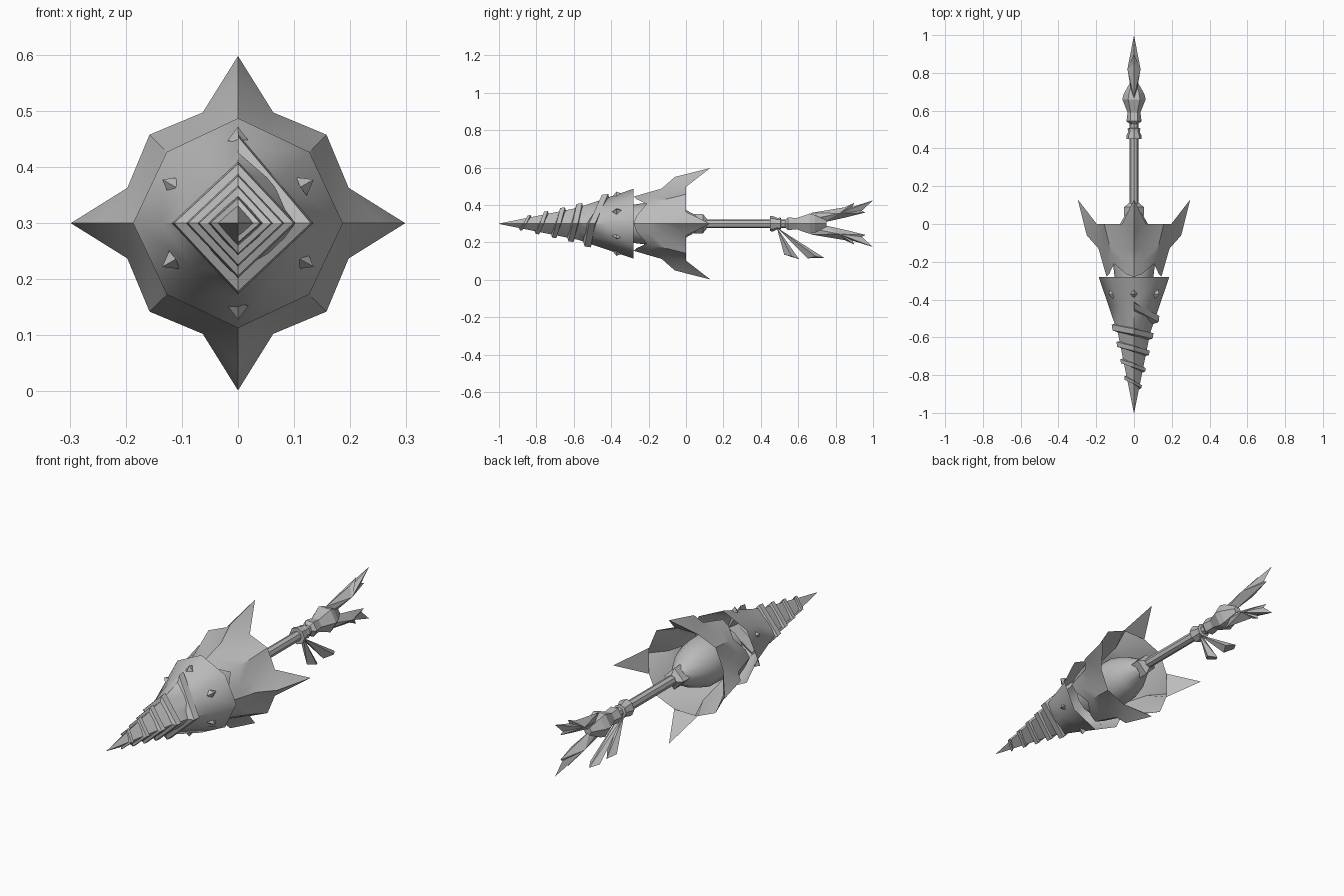
import bpy, bmesh
from math import sin, cos, radians, tau

cube = bpy.data.objects.get("Cube")
if cube:
    bpy.data.objects.remove(cube, do_unlink=True)

grey = bpy.data.materials.new("plain_grey")
grey.use_nodes = True
grey.diffuse_color = (0.5, 0.5, 0.5, 1)
grey.node_tree.nodes["Principled BSDF"].inputs["Base Color"].default_value = (0.5, 0.5, 0.5, 1)
AXIS = 0.3


def at(angle, r, y):
    """Point around the long axis; the angle starts at the top and turns to +x."""
    return (r * sin(angle), y, AXIS + r * cos(angle))


def build(name, verts, faces, smooth=None):
    mesh = bpy.data.meshes.new(name)
    mesh.from_pydata(verts, [], faces)
    bm = bmesh.new()
    bm.from_mesh(mesh)
    bmesh.ops.remove_doubles(bm, verts=bm.verts, dist=0.0005)
    bmesh.ops.recalc_face_normals(bm, faces=bm.faces)
    bm.to_mesh(mesh)
    bm.free()
    obj = bpy.data.objects.new(name, mesh)
    bpy.context.collection.objects.link(obj)
    mesh.materials.append(grey)
    if smooth:
        bpy.ops.object.select_all(action="DESELECT")
        obj.select_set(True)
        bpy.context.view_layer.objects.active = obj
        bpy.ops.object.shade_smooth_by_angle(angle=radians(smooth))
    return obj


def loft(name, rings, smooth=None, open_end=False):
    """Skin a list of equal rings and cap the ends."""
    n = len(rings[0])
    verts = [p for ring in rings for p in ring]
    faces = [(i * n + j, i * n + (j + 1) % n, (i + 1) * n + (j + 1) % n, (i + 1) * n + j)
             for i in range(len(rings) - 1) for j in range(n)]
    faces.append(tuple(range(n)))
    if not open_end:
        faces.append(tuple(range(len(verts) - n, len(verts))))
    return build(name, verts, faces, smooth)


def lathe(name, profile, sides=8, turn=0.0, smooth=40):
    return loft(name, [[at(tau * (j + turn) / sides, r, y) for j in range(sides)]
                       for y, r in profile], smooth=smooth)


# Hollow drill: octagonal at the rear, becoming a square point at the front
drill_profile = [(-1, 0.001, 0.71), (-0.85, 0.031, 0.71), (-0.58, 0.085, 0.72),
                 (-0.43, 0.136, 0.82), (-0.28, 0.187, 0.96)]
loft("drill", [[at(tau * j / 8, r * (k if j % 2 else 1), y) for j in range(8)]
               for y, r, k in drill_profile], smooth=60, open_end=True)


def core_radius(y):
    for (y0, r0, _), (y1, r1, _) in zip(drill_profile, drill_profile[1:]):
        if y <= y1:
            return r0 + (r1 - r0) * (y - y0) / (y1 - y0)
    return r1


# Square screw thread wound around the drill
thread = []
for i in range(19):
    y = -0.43 if i == 0 else -0.5 - 0.0225 * (i - 1)
    r = core_radius(y)
    size = 0.4 + 0.6 * (1 - i / 18)
    lift = 0.018 * size + 0.005
    a = tau * i / 4
    thread.append([at(a, r - 0.014, y - 0.032 * size), at(a, r + lift * 0.8, y - 0.02 * size),
                   at(a, r + lift, y + 0.014 * size), at(a, r - 0.004, y + 0.022 * size)])
loft("drill_thread", thread)

# Six studs near the rear of the drill
for i in range(6):
    a = tau * i / 6
    base = 0.156 if i % 3 == 0 else 0.14
    side = 0.02 / base
    verts = [at(a, base - 0.012, -0.395), at(a + side, base - 0.008, -0.37),
             at(a, base + 0.006, -0.345), at(a - side, base - 0.008, -0.37),
             at(a, base + 0.016, -0.372)]
    build("drill_stud", verts, [(0, 1, 4), (1, 2, 4), (2, 3, 4), (3, 0, 4)])

# Flared guard with four swept spikes
verts, faces = [], []
ridge = [(-0.28, 0.145), (-0.2, 0.168), (-0.13, 0.188), (-0.06, 0.25), (0.13, 0.298)]
shoulder = [(-0.265, 0.138), (-0.2, 0.154), (-0.13, 0.17), (0, 0.207)]
corner = [(-0.21, 0.15), (-0.16, 0.168), (-0.1, 0.188), (0, 0.223)]
for i in range(4):
    middle = tau * i / 4
    tips = []
    for s in (-1, 1):
        b = len(verts)
        verts += [at(middle, r, y) for y, r in ridge]
        verts += [at(middle + s * radians(17.7), r, y) for y, r in shoulder]
        verts += [at(middle + s * radians(45), r, y) for y, r in corner]
        faces += [(b + k, b + k + 1, b + k + 6, b + k + 5) for k in range(3)]
        faces += [(b + k, b + k + 1, b + k + 5, b + k + 4) for k in range(5, 8)]
        faces.append((b + 3, b + 4, b + 8))
        tips.append(b + 8)
    faces.append((tips[0], b + 4, tips[1]))
build("guard", verts, faces, smooth=30)

# Dome inside the guard, square collar and shaft
lathe("inner_dome", [(-0.3, 0.1), (-0.2, 0.113), (-0.1, 0.11), (-0.02, 0.085), (0.06, 0.04)], 12)
lathe("shaft_collar", [(0.03, 0.045), (0.045, 0.052), (0.09, 0.052), (0.11, 0.028)], 4, smooth=None)
lathe("shaft", [(0.05, 0.023), (0.6, 0.023)], 8)
lathe("ribbon_collar", [(0.45, 0.04), (0.465, 0.041), (0.49, 0.03), (0.505, 0.034), (0.51, 0.02)], 8)
lathe("tail_knob", [(0.53, 0.024), (0.545, 0.04), (0.59, 0.034), (0.66, 0.062),
                    (0.69, 0.054), (0.75, 0.02)], 6, turn=0.5, smooth=None)

# Two jagged tail blades, mirrored above and below the axis
outline = [(0.62, 0.015), (0.67, 0.058), (0.85, 0.088), (0.9, 0.112), (0.89, 0.09), (1.0, 0.125),
           (0.94, 0.07), (0.96, 0.06), (0.86, 0.035), (0.73, 0.006)]
for label, s in (("upper", 1), ("lower", -1)):
    n = len(outline)
    verts = [(0, y, AXIS + s * h) for y, h in outline]
    verts += [(x, 0.82, AXIS + s * 0.055) for x in (-0.035, 0.035)]
    faces = [(j, (j + 1) % n, n + k) for j in range(n) for k in (0, 1)]
    build(label + "_tail_blade", verts, faces)

# Two ribbons hanging below the collar
for label, front, back in (("front", (0.525, 0.135), (0.605, 0.11)),
                           ("rear", (0.65, 0.115), (0.738, 0.118))):
    middle = (front[0] + back[0]) / 2
    verts = [(x, 0.485, 0.28) for x in (-0.01, 0.01)]
    verts += [(0, *front), (0.026, middle, 0.125), (0, *back), (-0.026, middle, 0.125)]
    faces = [(0, 1, 2), (1, 3, 2), (1, 4, 3), (0, 4, 1), (0, 5, 4), (0, 2, 5), (2, 3, 4, 5)]
    build(label + "_ribbon", verts, faces)
